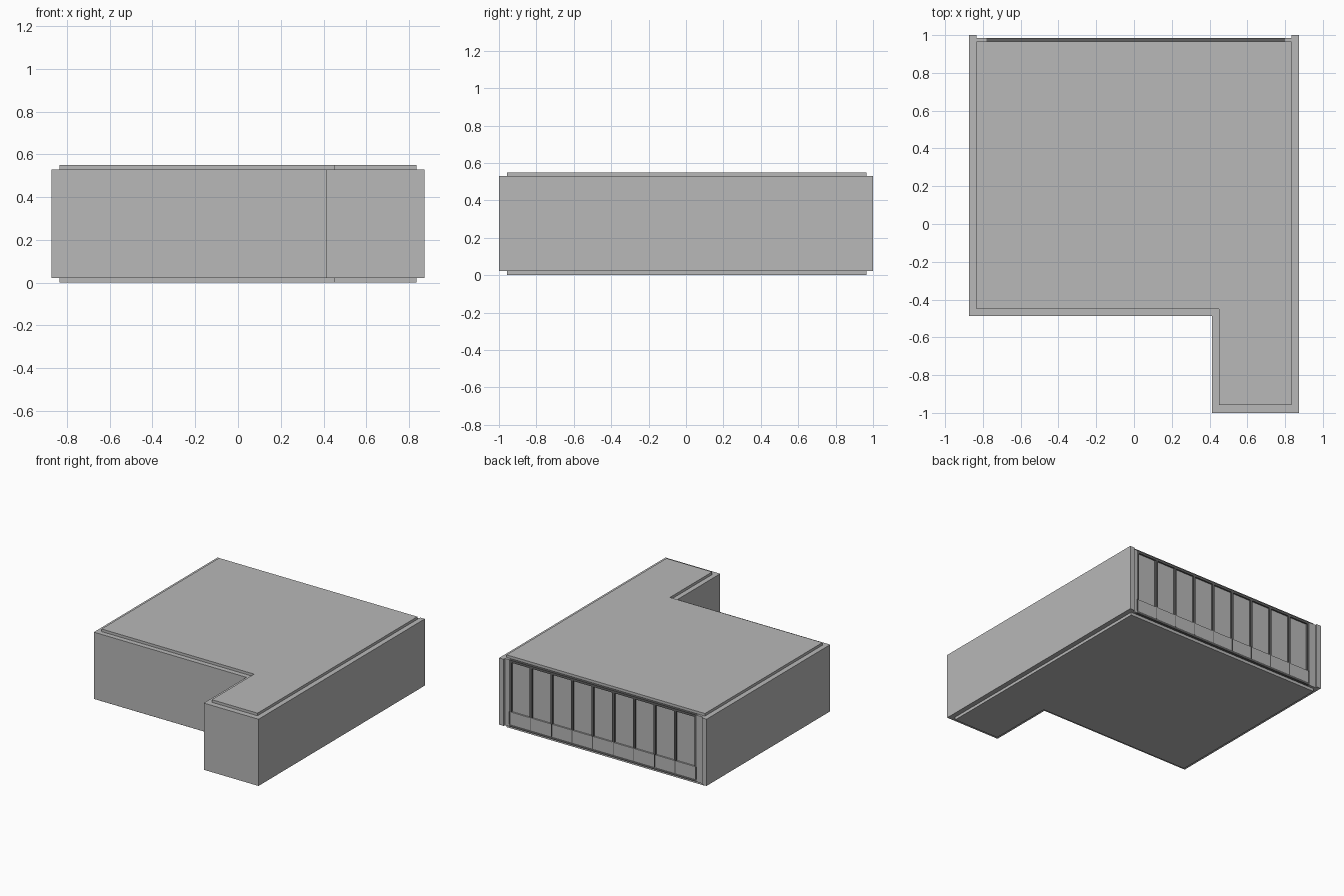
import bpy, bmesh

cube = bpy.data.objects.get("Cube")
if cube:
    bpy.data.objects.remove(cube, do_unlink=True)


def material(name, value):
    m = bpy.data.materials.new(name)
    m.use_nodes = True
    colour = (value, value, value, 1)
    m.diffuse_color = colour
    m.node_tree.nodes["Principled BSDF"].inputs["Base Color"].default_value = colour
    return m


concrete = material("pale grey", 0.48)
metal = material("dark grey", 0.12)


def prism(name, outline, z0, z1, mat):
    """Extrude a plan outline between two heights."""
    bm = bmesh.new()
    face = bm.faces.new([bm.verts.new((x, y, z0)) for x, y in outline])
    top = bmesh.ops.extrude_face_region(bm, geom=[face])["geom"]
    verts = [v for v in top if isinstance(v, bmesh.types.BMVert)]
    bmesh.ops.translate(bm, verts=verts, vec=(0, 0, z1 - z0))
    bmesh.ops.recalc_face_normals(bm, faces=bm.faces)
    mesh = bpy.data.meshes.new(name)
    bm.to_mesh(mesh)
    bm.free()
    mesh.materials.append(mat)
    obj = bpy.data.objects.new(name, mesh)
    bpy.context.collection.objects.link(obj)
    return obj


def box(name, x0, x1, y0, y1, z0, z1, mat):
    return prism(name, [(x0, y0), (x1, y0), (x1, y1), (x0, y1)], z0, z1, mat)


def plan(side, back, front, step_x, step_y):
    """L-shaped outline running from the back right corner round the front."""
    return [(-side, back), (-side, step_y), (step_x, step_y),
            (step_x, front), (side, front), (side, back)]


LOW, HIGH, TOP = 0.022, 0.53, 0.55
OUT, IN = 0.873, 0.835
BACK, FACE = 0.965, 0.985

# Walls: an open-backed band between the outer and inner outlines
outer = plan(OUT, 1, -1, 0.412, -0.487)
inner = plan(IN, 1, -0.958, 0.45, -0.449)
prism("walls", outer + inner[::-1], LOW, HIGH, concrete)

# Floor and ceiling slabs
slab = plan(IN, BACK, -0.958, 0.45, -0.449)
prism("floor_slab", slab, 0, LOW, concrete)
prism("ceiling_slab", slab, HIGH, TOP, concrete)

# Window wall along the back
LEFT, RIGHT, BAYS = 0.80, -0.78, 9
SILL, HEAD, W = 0.135, 0.512, 0.018
box("left_end_post", LEFT, IN, BACK, FACE, LOW, HIGH, concrete)
box("right_end_post", -IN, RIGHT, BACK, FACE, LOW, HIGH, concrete)
box("top_rail", RIGHT, LEFT, BACK, FACE, HEAD, HIGH, metal)
box("bottom_rail", RIGHT, LEFT, BACK, FACE, LOW, 0.04, metal)
box("window_panes", RIGHT, LEFT, BACK, 0.973, 0.04, HEAD, concrete)
box("lower_panel", RIGHT + W / 2, LEFT - W / 2, BACK, FACE, 0.04, SILL, concrete)

pitch = (LEFT - RIGHT - W) / BAYS
for i in range(BAYS + 1):
    x = RIGHT + W / 2 + i * pitch
    box(f"mullion_{i + 1}", x - W / 2, x + W / 2, BACK, FACE, SILL, HEAD, metal)
    box(f"panel_joint_{i + 1}", x - 0.003, x + 0.003, 0.98, FACE + 0.001, 0.04, SILL, metal)
